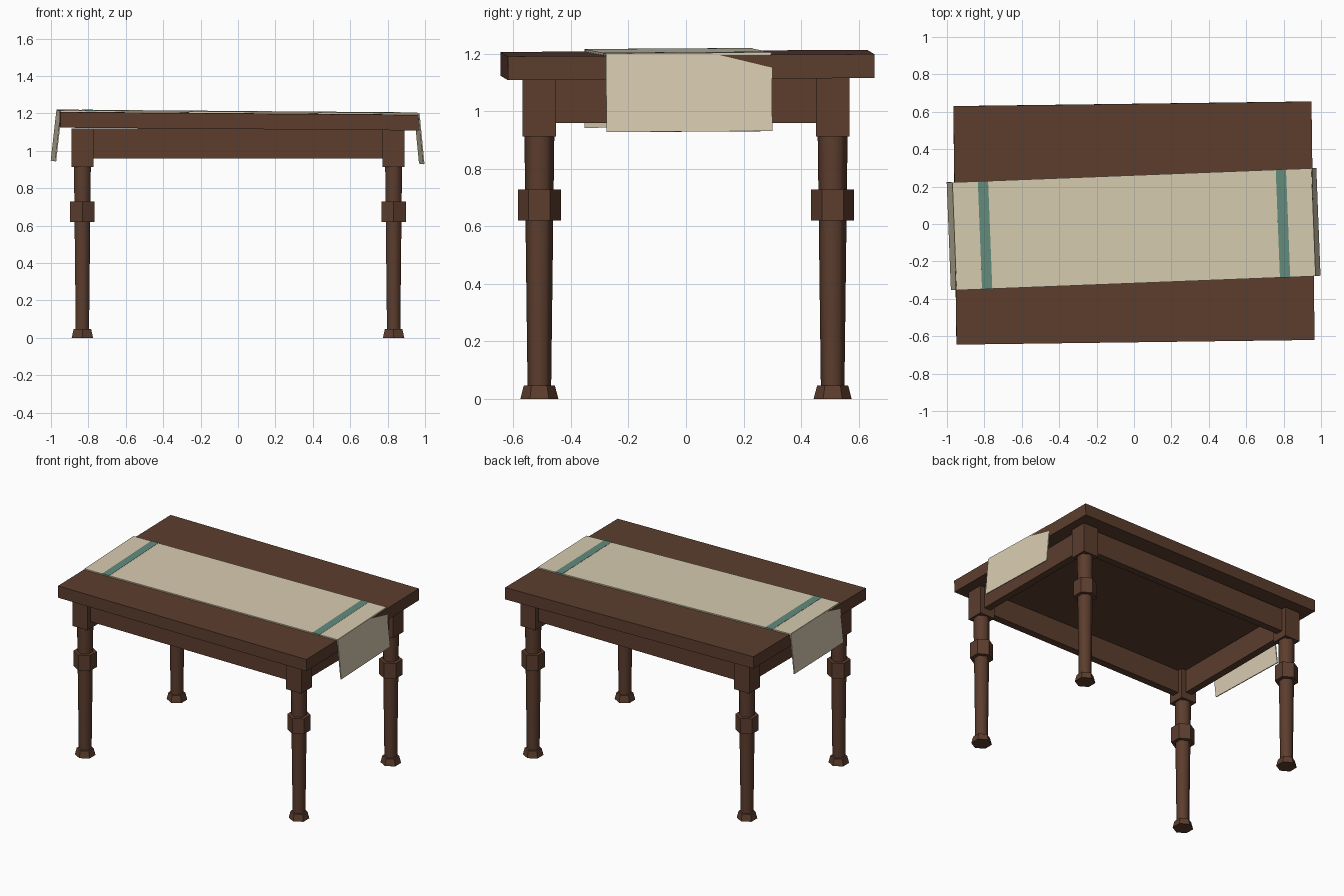
import bpy, bmesh
from math import pi, radians
from mathutils import Matrix, Vector

cube = bpy.data.objects.get("Cube")
if cube:
    bpy.data.objects.remove(cube, do_unlink=True)


def material(name, rgb):
    m = bpy.data.materials.new(name)
    m.use_nodes = True
    m.diffuse_color = (*rgb, 1)
    bsdf = m.node_tree.nodes["Principled BSDF"]
    bsdf.inputs["Base Color"].default_value = (*rgb, 1)
    bsdf.inputs["Roughness"].default_value = 0.8
    return m


WOOD = material("dark wood", (0.107, 0.047, 0.027))
LINEN = material("cream linen", (0.68, 0.60, 0.44))
TEAL = material("teal band", (0.127, 0.262, 0.205))


def finish(name, bm, mat):
    bmesh.ops.recalc_face_normals(bm, faces=bm.faces)
    mesh = bpy.data.meshes.new(name)
    bm.to_mesh(mesh)
    bm.free()
    mesh.materials.append(mat)
    ob = bpy.data.objects.new(name, mesh)
    bpy.context.collection.objects.link(ob)
    return ob


def box(name, size, centre, mat, frame=Matrix()):
    bm = bmesh.new()
    place = frame @ Matrix.Translation(centre) @ Matrix.Diagonal((*size, 1))
    bmesh.ops.create_cube(bm, size=1, matrix=place)
    return finish(name, bm, mat)


def turned(name, x, y, z0, z1, r0, r1, smooth=False):
    """Six-sided tapered section with corners pointing along y."""
    bm = bmesh.new()
    place = Matrix.Translation((x, y, (z0 + z1) / 2)) @ Matrix.Rotation(pi / 2, 4, "Z")
    bmesh.ops.create_cone(bm, cap_ends=True, segments=6, radius1=r0, radius2=r1,
                          depth=z1 - z0, matrix=place)
    # make sure two corners lie on the y axis through the centre
    far = max(bm.verts, key=lambda v: v.co.y)
    if abs(far.co.x - x) > 0.001:
        bmesh.ops.rotate(bm, verts=bm.verts, cent=(x, y, 0),
                         matrix=Matrix.Rotation(pi / 6, 3, "Z"))
    for f in bm.faces:
        f.smooth = smooth and len(f.verts) == 4
    for e in bm.edges:
        if any(len(f.verts) != 4 for f in e.link_faces):
            e.smooth = False
    return finish(name, bm, WOOD)


def tilted(turn, centre):
    """Frame for pieces lying slightly askew on the table."""
    return (Matrix.Translation(centre) @ Matrix.Rotation(0.006, 4, "X")
            @ Matrix.Rotation(0.008, 4, "Y") @ Matrix.Rotation(turn, 4, "Z"))


# Legs
LX, LY = 0.832, 0.51
for side, sx in (("right", -1), ("left", 1)):
    for end, sy in (("front", -1), ("back", 1)):
        tag = f"{end}_{side}_leg"
        x, y = sx * LX, sy * LY
        box(tag + "_block", (0.117, 0.117, 0.208), (x, y, 1.016), WOOD)
        turned(tag + "_shaft", x, y, 0.04, 0.915, 0.041, 0.052, True)
        turned(tag + "_ring", x, y, 0.62, 0.728, 0.075, 0.075)
        turned(tag + "_foot", x, y, 0, 0.047, 0.066, 0.054)

# Aprons between the legs
for end, s in (("front", -1), ("back", 1)):
    box(end + "_apron", (2 * LX - 0.1, 0.05, 0.16), (0, s * LY, 1.04), WOOD)
for side, s in (("right", -1), ("left", 1)):
    box(side + "_apron", (0.05, 2 * LY - 0.1, 0.16), (s * LX, 0, 1.04), WOOD)

# Tabletop
box("tabletop", (1.915, 1.275, 0.083), (0, 0, -0.0415), WOOD,
    tilted(0.013, (0, 0.005, 1.203)))

# Cloth runner with coloured bands and hanging ends
cloth = tilted(0.039, (0, -0.028, 1.203))
box("runner", (1.918, 0.577, 0.008), (0, 0, 0.004), LINEN, cloth)
for side, s in (("right", -1), ("left", 1)):
    box(side + "_runner_band", (0.055, 0.579, 0.006), (s * 0.797, 0, 0.0065), TEAL, cloth)
    hang = (cloth @ Matrix.Translation((s * 0.957, 0, 0.005))
            @ Matrix.Rotation(-s * radians(6), 4, "Y"))
    box(side + "_runner_end", (0.007, 0.577, 0.272), (0, 0, -0.136), LINEN, hang)
